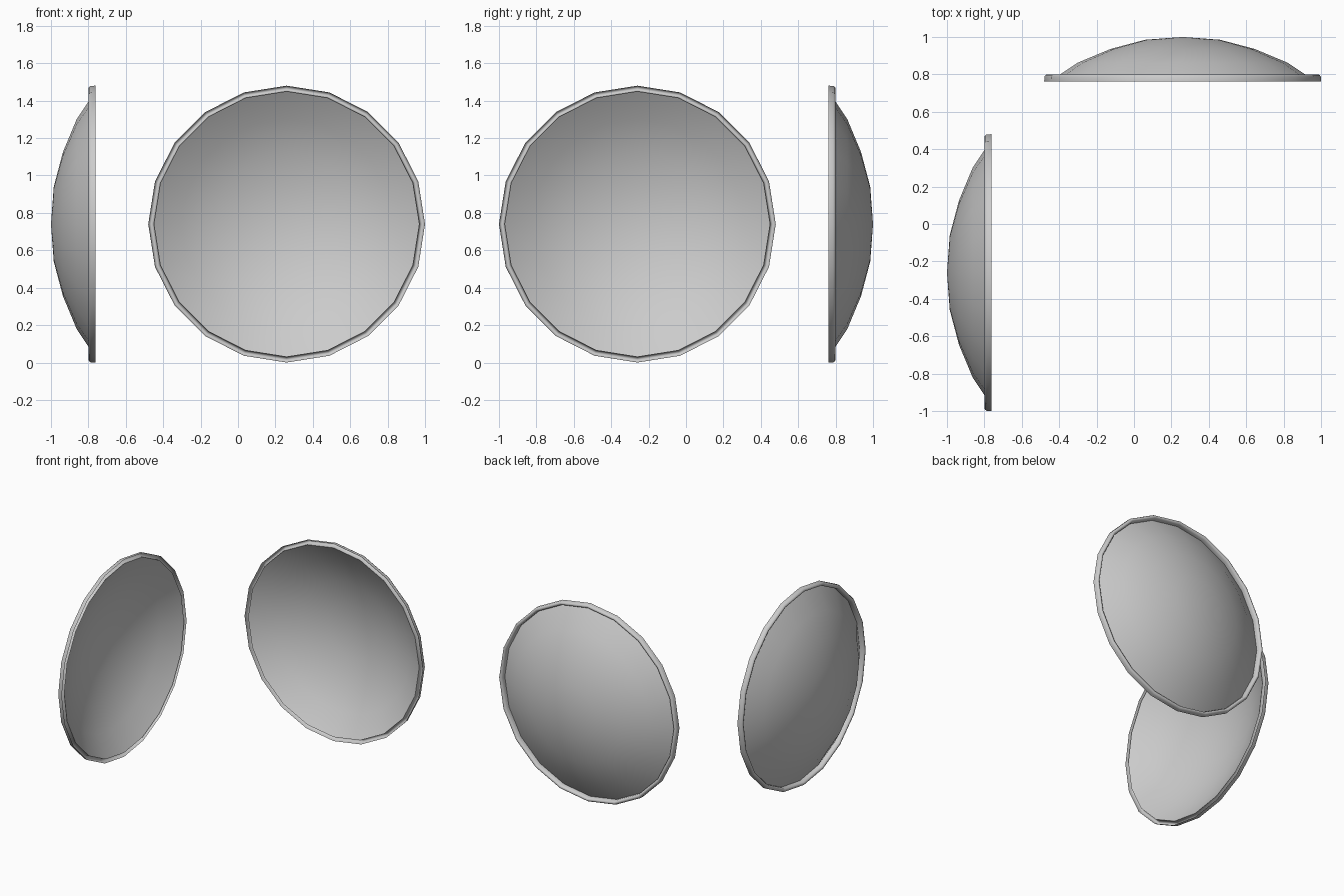
import bpy, bmesh
from math import sin, cos, pi, radians
from mathutils import Vector

if "Cube" in bpy.data.objects:
    bpy.data.objects.remove(bpy.data.objects["Cube"])

SIDES = 20
# (radius, depth behind the front plane)
DISH = [(0, 0.237), (0.20, 0.222), (0.385, 0.173), (0.562, 0.099), (0.71, 0.0)]
RIM = [(0.71, 0.0), (0.711, 0.024), (0.717, 0.034), (0.725, 0.037),
       (0.733, 0.034), (0.739, 0.024), (0.74, 0.0)]


def lathe(name, profile, location, turn):
    """Revolve a profile about the local y axis, opening towards -y."""
    bm = bmesh.new()
    rings = []
    for r, d in profile:
        n = 1 if r == 0 else SIDES
        rings.append([bm.verts.new(Vector((r * sin(2 * pi * i / SIDES), d,
                                           r * cos(2 * pi * i / SIDES))))
                      for i in range(n)])
    for a, b in zip(rings, rings[1:]):
        for i in range(SIDES):
            j = (i + 1) % SIDES
            if len(a) == 1:
                bm.faces.new((a[0], b[i], b[j]))
            else:
                bm.faces.new((a[i], b[i], b[j], a[j]))
    bm.normal_update()
    if sum(f.normal.y * f.calc_area() for f in bm.faces) > 0:
        bmesh.ops.reverse_faces(bm, faces=bm.faces[:])
    mesh = bpy.data.meshes.new(name)
    bm.to_mesh(mesh)
    bm.free()
    ob = bpy.data.objects.new(name, mesh)
    bpy.context.collection.objects.link(ob)
    ob.location = location
    ob.rotation_euler.z = turn
    bpy.ops.object.select_all(action='DESELECT')
    ob.select_set(True)
    bpy.context.view_layer.objects.active = ob
    bpy.ops.object.shade_smooth_by_angle(angle=radians(50))
    return ob


# Two identical dishes: one faces the front, one faces right
for side, loc, turn in (("back", (0.26, 0.763, 0.74), 0),
                        ("left", (-0.763, -0.26, 0.74), pi / 2)):
    lathe(side + "_dish_bowl", DISH, loc, turn)
    lathe(side + "_dish_rim", RIM, loc, turn)
